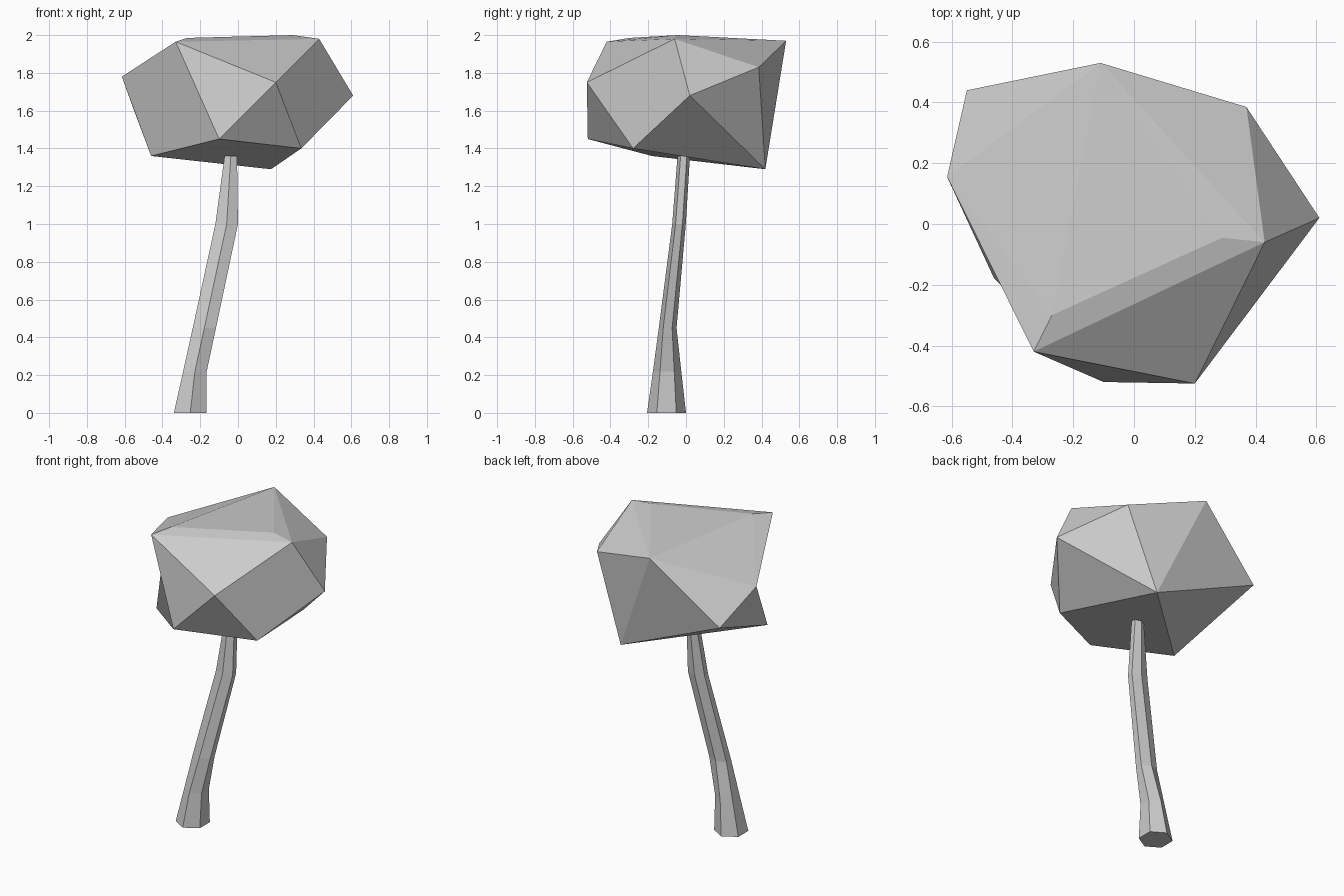
import bpy
import bmesh
from math import sin, cos, pi

cube = bpy.data.objects.get("Cube")
if cube:
    bpy.data.objects.remove(cube)

# One plain grey for the whole model
grey = bpy.data.materials.new("light_grey")
grey.use_nodes = True
color = (0.6, 0.6, 0.6, 1)
grey.diffuse_color = color
grey.node_tree.nodes["Principled BSDF"].inputs["Base Color"].default_value = color


def finish(name, bm):
    """Turn a bmesh into a flat shaded object."""
    bmesh.ops.recalc_face_normals(bm, faces=bm.faces)
    mesh = bpy.data.meshes.new(name)
    bm.to_mesh(mesh)
    bm.free()
    mesh.materials.append(grey)
    obj = bpy.data.objects.new(name, mesh)
    bpy.context.collection.objects.link(obj)
    return obj


def build_crown():
    """Irregular faceted crown: named corners joined by large facets."""
    corners = dict(
        A=(-.615, .155, 1.78), B=(-.46, -.18, 1.36), C=(-.1, -.52, 1.45),
        D=(.2, -.525, 1.75), E=(-.33, -.42, 1.965), F=(.43, -.06, 1.98),
        G=(.61, .02, 1.68), H=(.335, -.28, 1.4), I=(.175, .42, 1.29),
        J=(-.27, -.3, 1.985), K=(.29, -.045, 2), L=(-.11, .53, 1.97),
        M=(.37, .385, 1.83), N=(-.55, .44, 1.6))
    top = "EFKJ LJK LKF LFM LAJ AEJ"
    sides = "ECD EDF DHGF CHD AECB LNA LNI LIM MIG MGF ANB"
    underside = "NBI IBCH GHI"
    bm = bmesh.new()
    verts = {key: bm.verts.new(co) for key, co in corners.items()}
    for facet in f"{top} {sides} {underside}".split():
        bm.faces.new([verts[key] for key in facet])
    return finish("tree_crown", bm)


def build_trunk():
    """Leaning six-sided trunk lofted through tapering rings."""
    sides = 6
    # centre x, centre y, height, radius x, radius y
    rings = [(-.253, -.103, 0, .1, .103), (-.228, -.1, .22, .072, .075),
             (-.178, -.097, .45, .071, .047), (-.06, -.037, 1, .069, .036),
             (-.038, -.012, 1.36, .038, .033)]
    bm = bmesh.new()
    loops = []
    for x, y, z, rx, ry in rings:
        angles = [pi / 2 + 2 * pi * i / sides for i in range(sides)]
        loops.append([bm.verts.new((x + rx * cos(a), y + ry * sin(a), z))
                      for a in angles])
    for low, high in zip(loops, loops[1:]):
        for i in range(sides):
            j = (i + 1) % sides
            bm.faces.new((low[i], low[j], high[j], high[i]))
    bm.faces.new(loops[0])
    bm.faces.new(loops[-1])
    return finish("tree_trunk", bm)


build_crown()
build_trunk()
